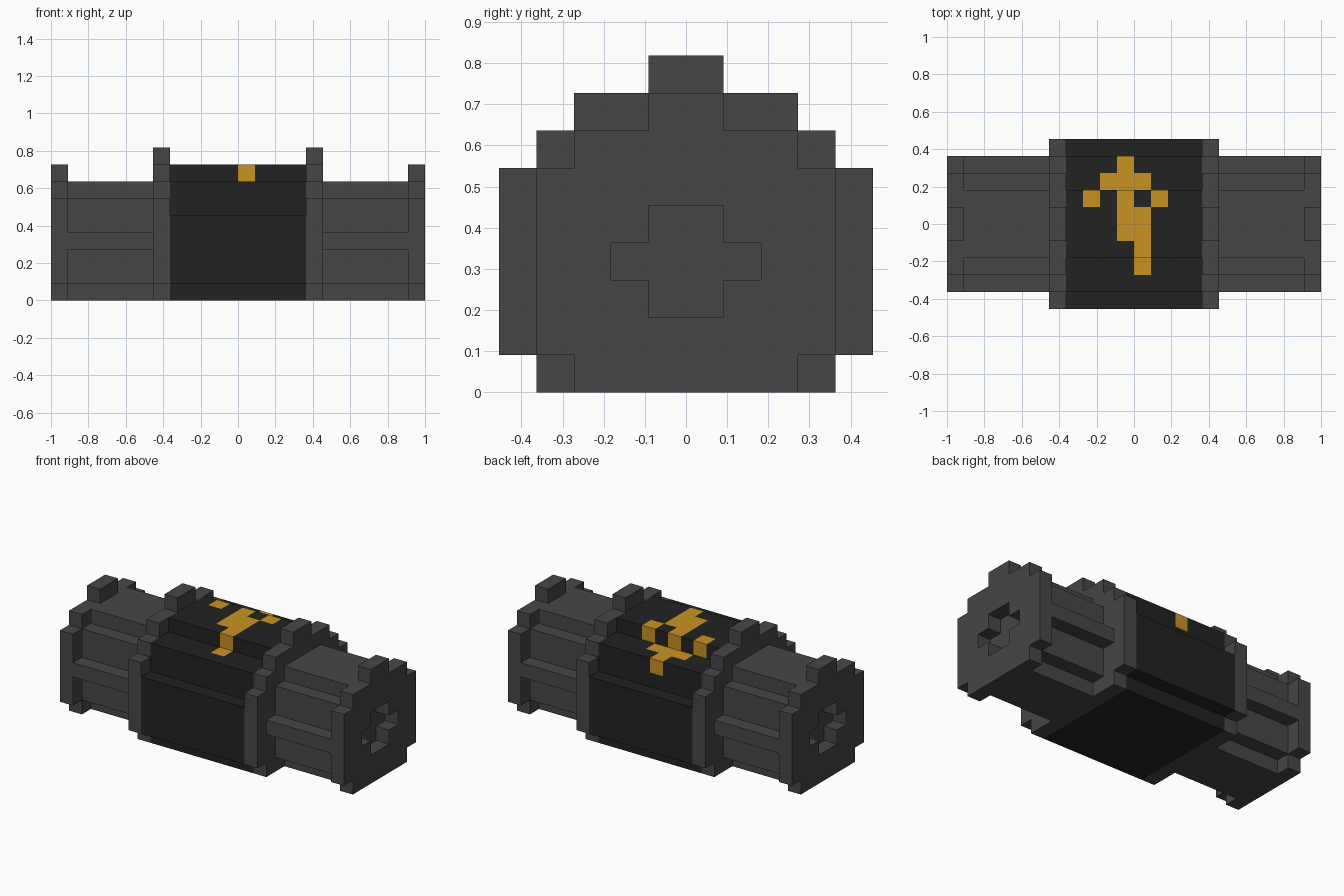
import bpy, bmesh
from mathutils import Vector

U = 1 / 11  # size of one block

cube = bpy.data.objects.get("Cube")
if cube:
    bpy.data.objects.remove(cube, do_unlink=True)


def material(name, rgb):
    m = bpy.data.materials.new(name)
    m.use_nodes = True
    m.diffuse_color = (*rgb, 1)
    m.node_tree.nodes["Principled BSDF"].inputs["Base Color"].default_value = (*rgb, 1)
    return m


GREY = material("dark grey", (0.061, 0.061, 0.061))
BLACK = material("near black", (0.016, 0.016, 0.016))
GOLD = material("golden orange", (0.584, 0.292, 0.017))


def stepped(rows):
    """Symmetric stepped outline from (bottom, top, half width) rows."""
    right = [p for z0, z1, w in rows for p in ((w, z0), (w, z1))]
    return right + [(-y, z) for y, z in reversed(right)]


def prism(loops, x0, x1):
    """Extrude an outline, with optional inner holes, along x."""
    bm = bmesh.new()
    edges = []
    for loop in loops:
        vs = [bm.verts.new((x0, y, z)) for y, z in loop]
        if len(loops) == 1:
            bm.faces.new(vs)
        else:
            edges += [bm.edges.new((a, b)) for a, b in zip(vs, vs[1:] + vs[:1])]
    if edges:
        bmesh.ops.triangle_fill(bm, edges=edges, use_beauty=True)
    ext = bmesh.ops.extrude_face_region(bm, geom=bm.faces[:])
    moved = [g for g in ext["geom"] if isinstance(g, bmesh.types.BMVert)]
    bmesh.ops.translate(bm, verts=moved, vec=(x1 - x0, 0, 0))
    bmesh.ops.recalc_face_normals(bm, faces=bm.faces[:])
    return bm


def finish(bm, name, mats):
    bmesh.ops.scale(bm, verts=bm.verts[:], vec=(U, U, U))
    me = bpy.data.meshes.new(name)
    bm.to_mesh(me)
    bm.free()
    for m in mats:
        me.materials.append(m)
    ob = bpy.data.objects.new(name, me)
    bpy.context.collection.objects.link(ob)


# Outlines, in blocks
collar = stepped([(0, 1, 4), (1, 6, 5), (6, 7, 4), (7, 8, 3), (8, 9, 1)])
arm = stepped([(0, 1, 2), (1, 3, 3), (3, 4, 4), (4, 6, 3), (6, 7, 2)])
cap = stepped([(0, 1, 3), (1, 6, 4), (6, 7, 3), (7, 8, 1)])
socket = stepped([(2, 3, 1), (3, 4, 2), (4, 5, 1)])
barrel = stepped([(0, 1, 4), (1, 5, 5), (5, 7, 4), (7, 8, 2)])

# Collars, ribbed arms and socketed end caps on both sides
for side, s in (("left", 1), ("right", -1)):
    finish(prism([collar], 4 * s, 5 * s), side + "_collar", [GREY])
    finish(prism([arm], 5 * s, 10 * s), side + "_arm", [GREY])
    finish(prism([cap, socket], 10 * s, 11 * s), side + "_end_cap", [GREY])

# Central barrel, cut on the block grid around the emblem
bm = prism([barrel], -4, 4)
cuts = [((1, 0, 0), i) for i in range(-3, 3)]
cuts += [((0, 1, 0), i) for i in range(-3, 4)] + [((0, 0, 1), 6)]
for n, d in cuts:
    bmesh.ops.bisect_plane(bm, geom=bm.verts[:] + bm.edges[:] + bm.faces[:],
                           plane_co=Vector(n) * d, plane_no=n)

# Emblem columns filled in each row, keyed by the row's lower y
emblem = {3: (-1,), 2: (-2, -1, 0), 1: (-3, -1, 1), 0: (-1, 0),
          -1: (-1, 0), -2: (0,), -3: (0,)}
for f in bm.faces:
    # Step just inside the surface to find which block the face belongs to
    p = f.calc_center_median() - f.normal * 0.25
    ix, iy = int(p.x // 1), int(p.y // 1)
    if p.z > 6 and abs(f.normal.x) < 0.5 and ix in emblem.get(iy, ()):
        f.material_index = 1
finish(bm, "barrel", [BLACK, GOLD])
